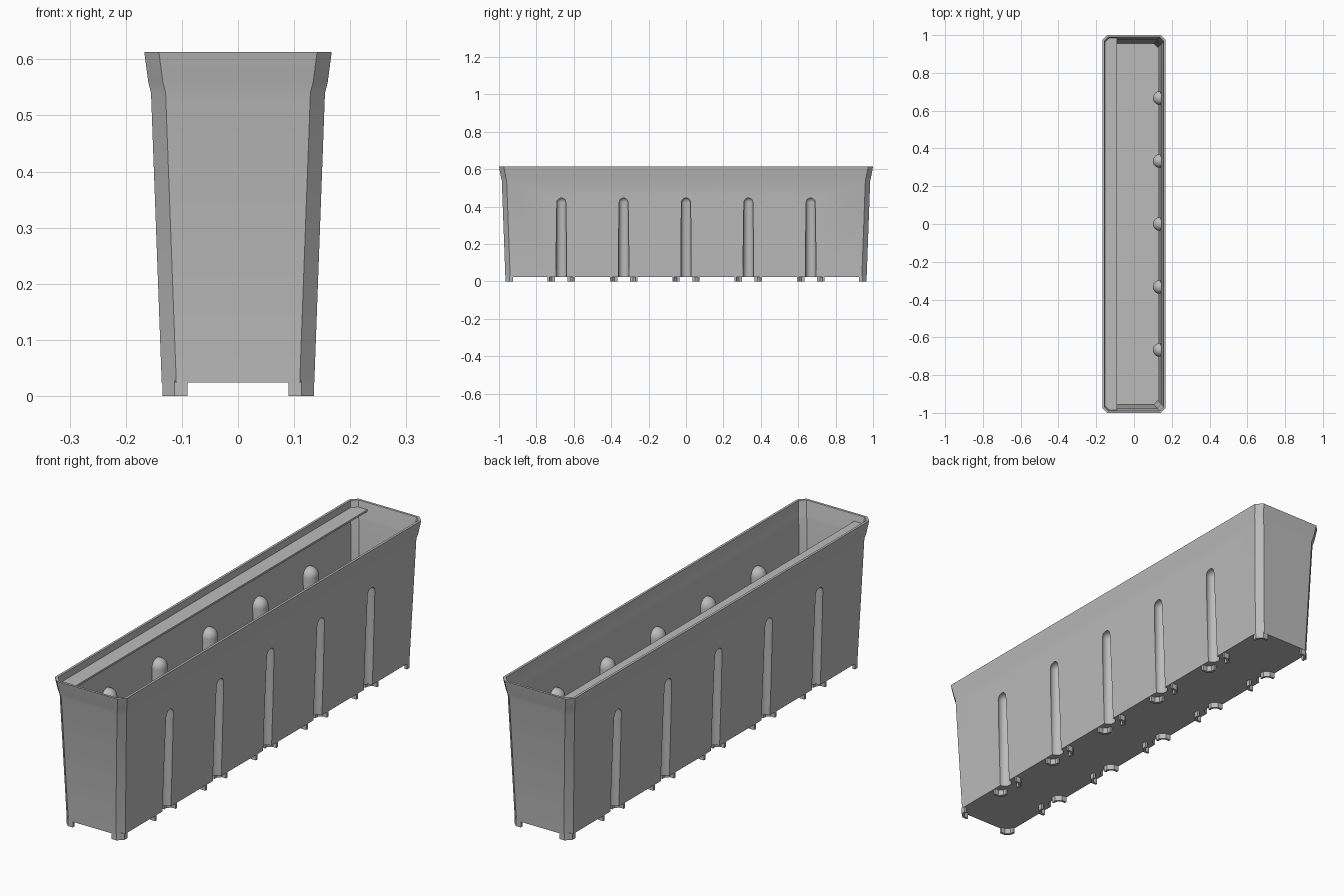
import bpy, bmesh, math
from mathutils import Vector

cube = bpy.data.objects.get("Cube")
if cube:
    bpy.data.objects.remove(cube)

grey = bpy.data.materials.new("plain_grey")
grey.use_nodes = True
grey.diffuse_color = (0.5, 0.5, 0.5, 1)
grey.node_tree.nodes["Principled BSDF"].inputs["Base Color"].default_value = (0.5, 0.5, 0.5, 1)

WALL = 0.01
BASE = 0.024
GROOVES = [i / 3 for i in range(-2, 3)]
# height, half width, half length
PROFILE = [(BASE, 0.136, 0.966), (0.54, 0.155, 0.985), (0.56, 0.160, 0.99), (0.613, 0.167, 1.0)]


def make_object(name, bm):
    bmesh.ops.recalc_face_normals(bm, faces=bm.faces)
    mesh = bpy.data.meshes.new(name)
    bm.to_mesh(mesh)
    bm.free()
    mesh.materials.append(grey)
    obj = bpy.data.objects.new(name, mesh)
    bpy.context.collection.objects.link(obj)
    return obj


def loft(bm, rings):
    """Closed solid through rings of equal length."""
    loops = [[bm.verts.new(p) for p in ring] for ring in rings]
    n = len(loops[0])
    for a, b in zip(loops, loops[1:]):
        for i in range(n):
            j = (i + 1) % n
            bm.faces.new((a[i], a[j], b[j], b[i]))
    bm.faces.new(loops[0][::-1])
    bm.faces.new(loops[-1])


def octagon(w, l, c, z):
    return [(w, c - l, z), (w, l - c, z), (w - c, l, z), (c - w, l, z),
            (-w, l - c, z), (-w, c - l, z), (c - w, -l, z), (w - c, -l, z)]


def round_posts(name, radius, top):
    """Dome-topped upright posts along both long sides."""
    bm = bmesh.new()
    steps = 8
    for x in (-0.136, 0.136):
        for y in GROOVES:
            levels = [(radius, -0.02)]
            for k in range(steps + 1):
                a = min(k / steps * math.pi / 2, 1.55)
                levels.append((radius * math.cos(a), top - radius + radius * math.sin(a)))
            loft(bm, [[(x + r * math.cos(t * math.tau / 32), y + r * math.sin(t * math.tau / 32), z)
                       for t in range(32)] for r, z in levels])
    return make_object(name, bm)


def apply_all(obj):
    bpy.ops.object.select_all(action="DESELECT")
    obj.select_set(True)
    bpy.context.view_layer.objects.active = obj
    for mod in list(obj.modifiers):
        bpy.ops.object.modifier_apply(modifier=mod.name)


def subtract(obj, cutter):
    mod = obj.modifiers.new("cut", "BOOLEAN")
    mod.operation = "DIFFERENCE"
    mod.solver = "EXACT"
    mod.object = cutter
    apply_all(obj)
    bpy.data.objects.remove(cutter)


def strip_feet(name, paths, mirror_y):
    """Thin bent upright plates, mirrored across the box."""
    bm = bmesh.new()
    for path in paths:
        low = [bm.verts.new((x, y, 0)) for x, y in path]
        high = [bm.verts.new((x, y, BASE + 0.004)) for x, y in path]
        for i in range(len(path) - 1):
            bm.faces.new((low[i], low[i + 1], high[i + 1], high[i]))
    obj = make_object(name, bm)
    thick = obj.modifiers.new("thickness", "SOLIDIFY")
    thick.thickness = WALL
    thick.offset = 0
    thick.use_even_offset = True
    mirror = obj.modifiers.new("mirror", "MIRROR")
    mirror.use_axis = (True, mirror_y, False)
    apply_all(obj)
    return obj


# Flared trough shell with recessed grooves
bm = bmesh.new()
loft(bm, [octagon(w, l, 0.026, z) for z, w, l in PROFILE])
trough = make_object("trough", bm)

bm = bmesh.new()
inner = [(BASE + WALL, 0.1264, 0.9564)] + [(z, w - WALL, l - WALL) for z, w, l in PROFILE[1:]]
inner.append((0.65, 0.163, 0.996))
loft(bm, [octagon(w, l, 0.022, z) for z, w, l in inner])
cavity = make_object("cavity_cutter", bm)

subtract(cavity, round_posts("bump_cutter", 0.036, 0.458))
subtract(trough, round_posts("groove_cutter", 0.028, 0.45))
subtract(trough, cavity)

# Flat ledge inside one long side
bm = bmesh.new()
outline = [(-0.09, -0.987), (-0.09, 0.987), (-0.132, 0.987), (-0.155, 0.965),
           (-0.155, -0.965), (-0.132, -0.987)]
loft(bm, [[(x, y, z) for x, y in outline] for z in (0.578, 0.586)])
ledge = make_object("inner_ledge", bm)

# Feet wrapping the corners and the grooves
h = WALL / 2
corner = [(0.09, 0.965 - h), (0.111, 0.965 - h), (0.135 - h, 0.941), (0.135 - h, 0.925)]
corner_feet = strip_feet("corner_feet", [corner], True)
hook = [(0.134, 0.068), (0.113, 0.068), (0.096, 0.051), (0.096, 0.034)]
groove_feet = strip_feet("groove_feet", [[(x, y + s * d) for x, d in hook]
                                         for y in GROOVES for s in (-1, 1)], False)

# Soft shading with crisp corners
bpy.ops.object.select_all(action="DESELECT")
for obj in (trough, ledge, corner_feet, groove_feet):
    obj.select_set(True)
bpy.context.view_layer.objects.active = trough
bpy.ops.object.shade_smooth_by_angle(angle=math.radians(30))
